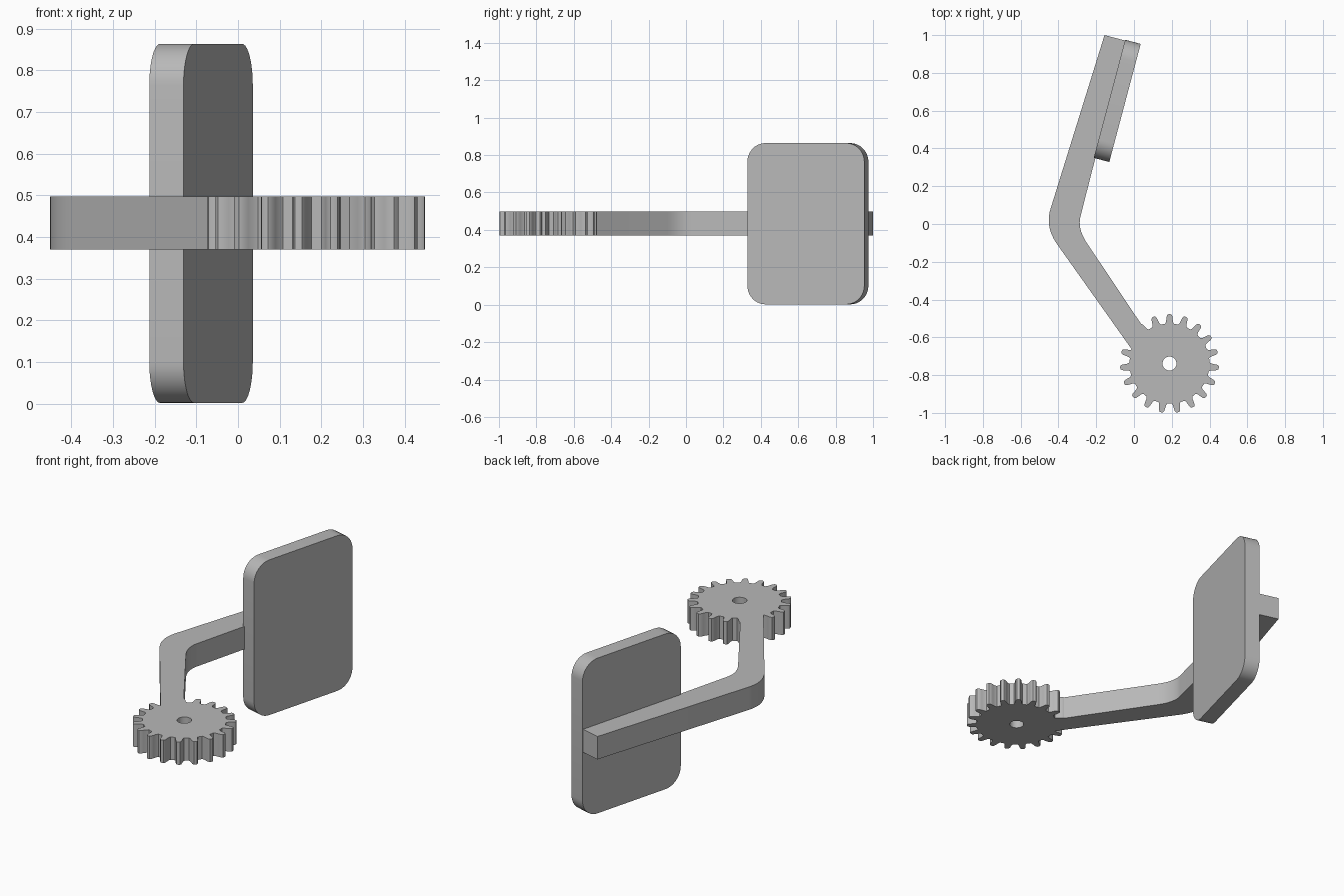
import bpy
import bmesh
from math import sin, cos, pi, radians
from mathutils import Matrix, Vector

default = bpy.data.objects.get("Cube")
if default:
    bpy.data.objects.remove(default, do_unlink=True)

grey = bpy.data.materials.new("plain grey")
grey.use_nodes = True
grey.diffuse_color = (0.48, 0.48, 0.48, 1)
grey.node_tree.nodes["Principled BSDF"].inputs["Base Color"].default_value = (0.48, 0.48, 0.48, 1)


def prism(name, outline, low, high, matrix=Matrix()):
    """Extrude a flat outline along its local z."""
    bm = bmesh.new()
    face = bm.faces.new([bm.verts.new((x, y, low)) for x, y in outline])
    top = bmesh.ops.extrude_face_region(bm, geom=[face])["geom"]
    verts = [v for v in top if isinstance(v, bmesh.types.BMVert)]
    bmesh.ops.translate(bm, vec=(0, 0, high - low), verts=verts)
    bm.transform(matrix)
    bmesh.ops.recalc_face_normals(bm, faces=bm.faces)
    mesh = bpy.data.meshes.new(name)
    bm.to_mesh(mesh)
    bm.free()
    mesh.materials.append(grey)
    obj = bpy.data.objects.new(name, mesh)
    bpy.context.collection.objects.link(obj)
    return obj


def activate(obj):
    bpy.ops.object.select_all(action="DESELECT")
    obj.select_set(True)
    bpy.context.view_layer.objects.active = obj


def combine(target, other, operation):
    """Apply a boolean and remove the second object."""
    mod = target.modifiers.new(operation.title(), "BOOLEAN")
    mod.operation, mod.object, mod.solver = operation, other, "EXACT"
    activate(target)
    bpy.ops.object.modifier_apply(modifier=mod.name)
    bpy.data.objects.remove(other, do_unlink=True)


def circle_arc(cx, cy, r, start, end, steps):
    angles = [start + (end - start) * i / steps for i in range(steps + 1)]
    return [(cx + r * cos(a), cy + r * sin(a)) for a in angles]


def bend(a, corner, b, steps=12):
    """Rounded corner between two straight edges."""
    a, corner, b = Vector(a), Vector(corner), Vector(b)
    ts = [i / steps for i in range(steps + 1)]
    return [tuple(a * (1 - t) ** 2 + corner * 2 * t * (1 - t) + b * t * t) for t in ts]


Z_LOW, Z_HIGH = 0.37, 0.497
CX, CY = 0.188, -0.739

# Gear wheel: one rounded tooth repeated around the hub
TEETH = 19
half = [(0.33, 0.212), (0.25, 0.222), (0.21, 0.238), (0.17, 0.253), (0.10, 0.261)]
tooth = half + [(0, 0.262)] + [(-f, r) for f, r in reversed(half)]
gear_outline = []
for i in range(TEETH):
    for f, r in tooth:
        a = pi / 2 - (i - f) * -2 * pi / TEETH
        gear_outline.append((CX + r * cos(a), CY + r * sin(a)))
gear = prism("gear_and_arm", gear_outline, Z_LOW, Z_HIGH)

# Bent, tapering arm running into the gear
outer = bend((-0.442, 0.08), (-0.472, -0.016), (-0.405, -0.11))
inner = bend((-0.25, -0.10), (-0.300, -0.025), (-0.283, 0.042))
arm_outline = ([(-0.156, 1.0)] + outer + [(-0.025, -0.645), (0.03, -0.722),
               (0.11, -0.635), (0.034, -0.524)] + inner + [(-0.046, 0.971)])
arm = prism("arm", arm_outline, Z_LOW, Z_HIGH)
combine(gear, arm, "UNION")

# Axle hole
hole = prism("axle_hole", circle_arc(CX, CY, 0.037, 0, 2 * pi * 31 / 32, 31), 0.2, 0.7)
combine(gear, hole, "DIFFERENCE")

# Upright pad with rounded corners, turned to lie along the arm
L, H, R = 0.647, 0.862, 0.1
pad_outline = []
for k, (x, y) in enumerate([(L - R, H - R), (R, H - R), (R, R), (L - R, R)]):
    pad_outline += circle_arc(x, y, R, k * pi / 2, (k + 1) * pi / 2, 10)
tilt = radians(14.9)
along = Vector((sin(tilt), cos(tilt), 0))
across = Vector((cos(tilt), -sin(tilt), 0))
placing = Matrix((along, (0, 0, 1), across)).transposed().to_4x4()
placing.translation = (-0.213, 0.35, 0.002)
pad = prism("pad", pad_outline, 0, 0.085, placing)

for obj in (gear, pad):
    activate(obj)
    bpy.ops.object.shade_smooth_by_angle(angle=radians(30))
